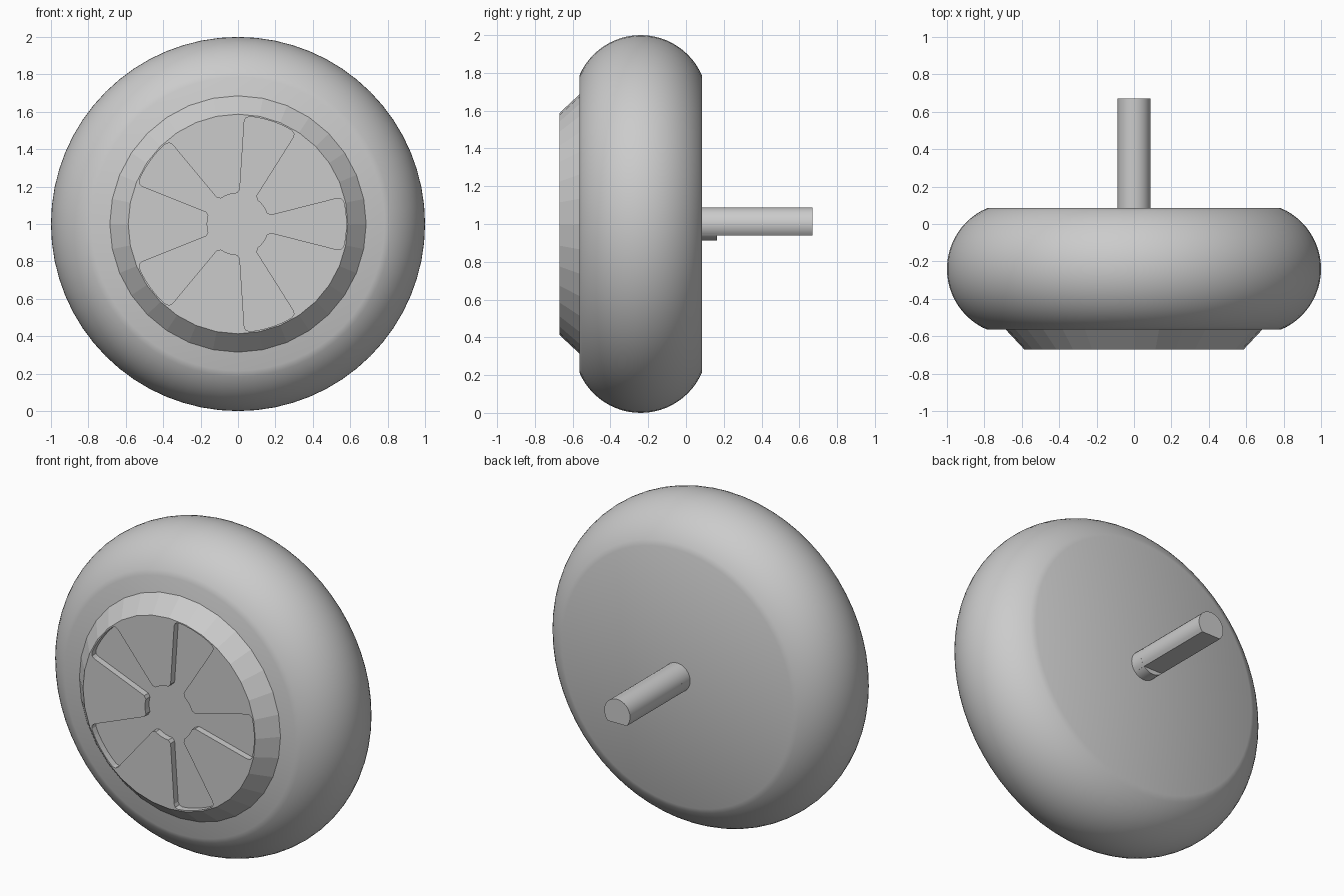
import bpy, bmesh, math
from math import sin, cos, pi, radians

cube = bpy.data.objects.get("Cube")
if cube:
    bpy.data.objects.remove(cube, do_unlink=True)

grey = bpy.data.materials.new("plain grey")
grey.use_nodes = True
grey.diffuse_color = (0.6, 0.6, 0.6, 1)
grey.node_tree.nodes["Principled BSDF"].inputs["Base Color"].default_value = (0.6, 0.6, 0.6, 1)

AXLE_Z = 1.0


def make_object(name, bm, smooth_angle=None):
    bmesh.ops.recalc_face_normals(bm, faces=bm.faces)
    mesh = bpy.data.meshes.new(name)
    bm.to_mesh(mesh)
    bm.free()
    mesh.materials.append(grey)
    obj = bpy.data.objects.new(name, mesh)
    bpy.context.collection.objects.link(obj)
    bpy.ops.object.select_all(action="DESELECT")
    obj.select_set(True)
    bpy.context.view_layer.objects.active = obj
    if smooth_angle:
        bpy.ops.object.shade_smooth_by_angle(angle=radians(smooth_angle))
    return obj


def loft(name, rings, smooth_angle=None):
    """Skin equal-length rings of points and cap both ends."""
    bm = bmesh.new()
    loops = [[bm.verts.new(p) for p in ring] for ring in rings]
    n = len(loops[0])
    for a, b in zip(loops, loops[1:]):
        for i in range(n):
            j = (i + 1) % n
            bm.faces.new((a[i], a[j], b[j], b[i]))
    bm.faces.new(loops[0])
    bm.faces.new(loops[-1])
    return make_object(name, bm, smooth_angle)


def circle(r, y, n):
    return [(r * cos(2 * pi * i / n), y, AXLE_Z + r * sin(2 * pi * i / n)) for i in range(n)]


# Tire: rounded tread between two flat sides
tread_r, mid_y, half_w = 0.353, -0.24, 0.325
limit = math.asin(half_w / tread_r)
steps = 24
rings = []
for k in range(steps + 1):
    a = -limit + 2 * limit * k / steps
    rings.append(circle(1 - tread_r + tread_r * cos(a), mid_y + tread_r * sin(a), 64))
loft("tire", rings, 30)

# Hub cap: bevelled disc standing proud of the tire
hub = loft("hub_cap", [circle(0.69, -0.56, 32), circle(0.587, -0.67, 32)])

# Star-shaped recess: round centre with five flared arms
outline = []
for k in range(5):
    arm = [(-15, 0.182), (-14.5, 0.55), (-13.8, 0.568), (-12, 0.577)]
    arm += [(t, 0.578) for t in (-8, -4, 0, 4, 8)]
    arm += [(-t, r) for t, r in reversed(arm[:4])]
    arm += [(t, 0.165) for t in (20, 28, 36, 44, 52)]
    outline += [(radians(t + 72 * k), r) for t, r in arm]
cutter = loft("recess_cutter", [[(r * cos(t), y, AXLE_Z + r * sin(t)) for t, r in outline]
                                for y in (-0.72, -0.63)])
cutter.hide_render = True
cut = hub.modifiers.new("recess", "BOOLEAN")
cut.operation = "DIFFERENCE"
cut.solver = "EXACT"
cut.object = cutter
bpy.ops.object.select_all(action="DESELECT")
hub.select_set(True)
bpy.context.view_layer.objects.active = hub
bpy.ops.object.modifier_apply(modifier=cut.name)
bpy.data.objects.remove(cutter, do_unlink=True)

# Axle: round collar at the root, then a shaft with a flat underside
shaft_r, flat_z = 0.088, AXLE_Z - 0.06
loft("axle_collar", [circle(shaft_r, y, 32) for y in (0.07, 0.165)], 30)
start = math.asin((flat_z - AXLE_Z) / shaft_r)
arc = [start + (pi - 2 * start) * i / 24 for i in range(25)]
loft("axle_shaft", [[(shaft_r * cos(t), y, AXLE_Z + shaft_r * sin(t)) for t in arc]
                    for y in (0.07, 0.67)], 30)
